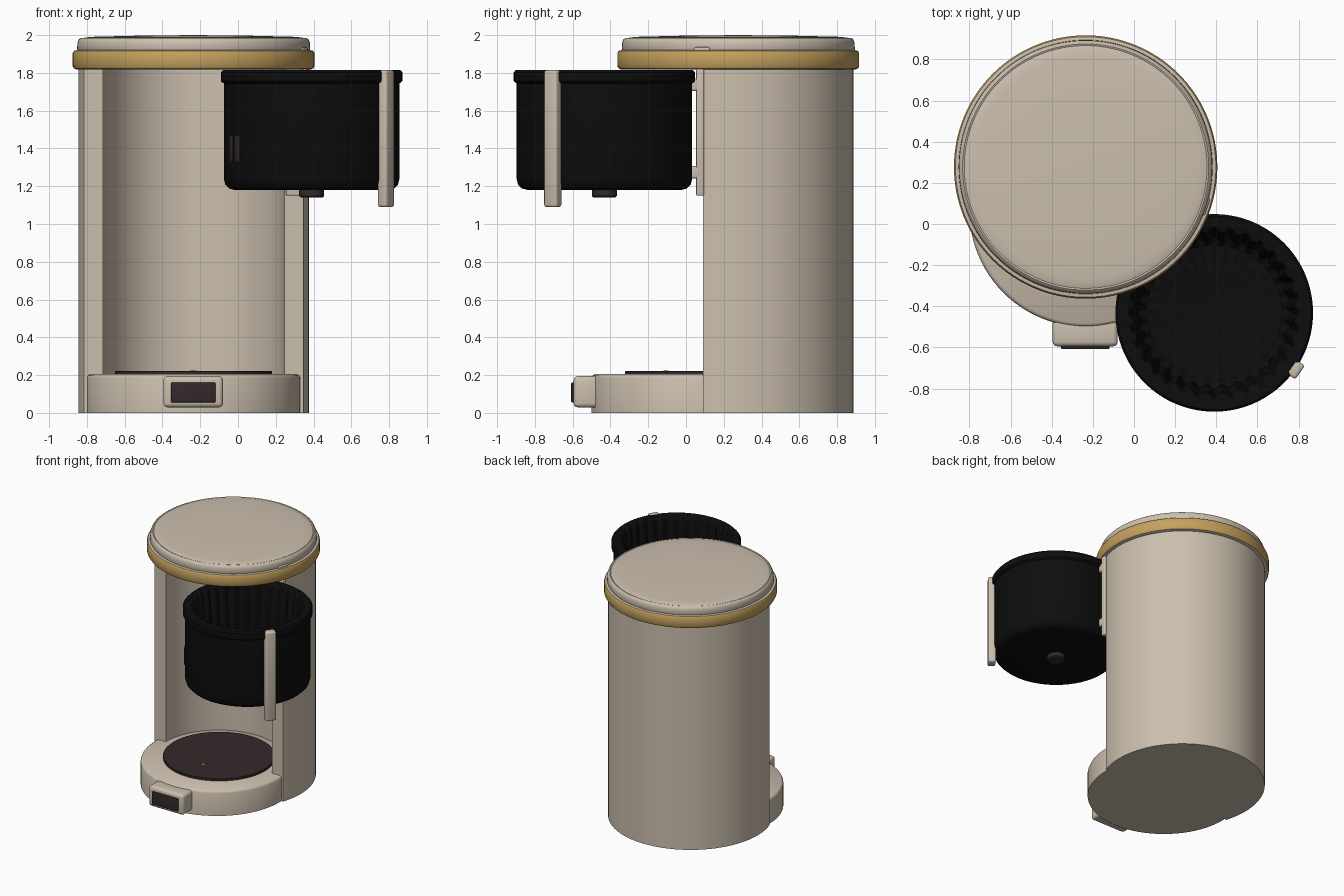
import bpy, bmesh, math
from mathutils import Matrix, Vector

if "Cube" in bpy.data.objects:
    bpy.data.objects.remove(bpy.data.objects["Cube"])

def mat(name, r, g, b):
    m = bpy.data.materials.new(name)
    m.diffuse_color = (r, g, b, 1)
    m.use_nodes = True
    m.node_tree.nodes["Principled BSDF"].inputs["Base Color"].default_value = m.diffuse_color
    return m

CREAM = mat("cream", 0.60, 0.52, 0.42)
GOLD = mat("gold", 0.56, 0.36, 0.11)
BLACK = mat("black", 0.004, 0.004, 0.004)
BROWN = mat("dark_brown", 0.033, 0.022, 0.023)

def finish(name, bm, mats, angle=35):
    bmesh.ops.recalc_face_normals(bm, faces=bm.faces[:])
    me = bpy.data.meshes.new(name)
    bm.to_mesh(me)
    bm.free()
    ob = bpy.data.objects.new(name, me)
    bpy.context.collection.objects.link(ob)
    for m in mats:
        me.materials.append(m)
    bpy.ops.object.select_all(action='DESELECT')
    ob.select_set(True)
    bpy.context.view_layer.objects.active = ob
    bpy.ops.object.shade_smooth_by_angle(angle=math.radians(angle))
    return ob

def lathe(name, centre, profile, mats, seg=96, bands=(), flutes=()):
    """Revolve (r, z) points; bands = profile segments using material 1,
    flutes = profile points whose radius ripples."""
    bm = bmesh.new()
    rings = []
    for k, (r, z) in enumerate(profile):
        if r == 0:
            rings.append([bm.verts.new((centre[0], centre[1], z))] * seg)
            continue
        ring = []
        for i in range(seg):
            a = 2 * math.pi * i / seg
            rr = r + (0.011 * math.cos(32 * a) if k in flutes else 0)
            ring.append(bm.verts.new((centre[0] + rr * math.cos(a),
                                      centre[1] + rr * math.sin(a), z)))
        rings.append(ring)
    for k in range(len(rings) - 1):
        for i in range(seg):
            j = (i + 1) % seg
            q = [rings[k][i], rings[k][j], rings[k + 1][j], rings[k + 1][i]]
            f = bm.faces.new(list(dict.fromkeys(q)))
            f.material_index = 1 if k in bands else 0
    return finish(name, bm, mats)

def box(name, centre, size, m, turn=0, bevel=0.015):
    bm = bmesh.new()
    bmesh.ops.create_cube(bm, size=1, matrix=Matrix.Diagonal((*size, 1)))
    if bevel:
        bmesh.ops.bevel(bm, geom=bm.edges[:], offset=bevel, segments=3,
                        profile=0.5, affect='EDGES')
    bmesh.ops.transform(bm, matrix=Matrix.Translation(centre) @ Matrix.Rotation(turn, 4, 'Z'),
                        verts=bm.verts[:])
    return finish(name, bm, [m])

def prism(name, pts, z0, z1, m):
    bm = bmesh.new()
    f = bm.faces.new([bm.verts.new((x, y, z0)) for x, y in pts])
    new = bmesh.ops.extrude_face_region(bm, geom=[f])['geom']
    bmesh.ops.translate(bm, vec=(0, 0, z1 - z0),
                        verts=[v for v in new if isinstance(v, bmesh.types.BMVert)])
    return finish(name, bm, [m])

def arc(cx, cy, r, a0, a1, n):
    return [(cx + r * math.cos(a0 + (a1 - a0) * i / n),
             cy + r * math.sin(a0 + (a1 - a0) * i / n)) for i in range(n + 1)]

CX, CY = -0.235, 0.277      # main body axis
FRONT = 0.09                # flat front of the column

# column: round back, flat front edges, concave recess for the jug
s = math.asin((CY - FRONT) / 0.61)
outline = arc(CX, CY, 0.61, -s, math.pi + s, 72) + arc(CX, FRONT, 0.48, math.pi, 0, 56)
prism("column", outline, 0, 1.83, CREAM)

# base, warming plate and its small marker
lathe("base", (CX, 0.065), [(0, 0), (0.565, 0), (0.565, 0.185), (0.56, 0.197),
                            (0.548, 0.205), (0, 0.205)], [CREAM])
lathe("warming_plate", (CX, 0.092), [(0.415, 0.2), (0.415, 0.219), (0.411, 0.222), (0, 0.222)],
      [BROWN])
prism("plate_marker", [(CX - 0.016, -0.12), (CX + 0.016, -0.12), (CX, -0.092)],
      0.221, 0.225, GOLD)

# front switch
box("switch_housing", (CX - 0.002, -0.527, 0.112), (0.316, 0.135, 0.166), CREAM, bevel=0.022)
box("switch", (CX - 0.002, -0.597, 0.108), (0.235, 0.022, 0.105), BROWN, bevel=0.006)

# head disc with gold edge band
lathe("head_band", (CX, CY), [(0, 1.818), (0.62, 1.818), (0.633, 1.823), (0.64, 1.835),
                              (0.64, 1.905), (0.633, 1.917), (0.62, 1.92), (0, 1.92)],
      [CREAM, GOLD], seg=128, bands=(2, 3, 4))

# domed lid and its small finger tab
lathe("lid", (CX, CY), [(0.612, 1.915), (0.617, 1.925), (0.615, 1.96), (0.609, 1.977),
                        (0.598, 1.985), (0.59, 1.982), (0.575, 1.987), (0.54, 1.991),
                        (0.3, 1.997), (0, 2.0)], [CREAM], seg=128)
a = math.atan2(-0.195, 0.59)
box("lid_tab", (CX + 0.612 * math.cos(a), CY + 0.612 * math.sin(a), 1.926),
    (0.022, 0.085, 0.02), CREAM, a, 0.007)

# swung-out filter basket with fluted inside
BX, BY = 0.39, -0.432
lathe("filter_basket", (BX, BY),
      [(0, 1.18), (0.405, 1.18), (0.437, 1.188), (0.457, 1.208), (0.465, 1.24),
       (0.465, 1.745), (0.472, 1.748), (0.48, 1.757), (0.48, 1.803), (0.47, 1.814),
       (0.415, 1.814), (0.403, 1.805), (0.395, 1.78), (0.36, 1.25), (0.33, 1.225), (0, 1.225)],
      [BLACK], seg=256, flutes=(11, 12, 13))
lathe("basket_spout", (BX, BY), [(0, 1.14), (0.058, 1.14), (0.066, 1.148), (0.066, 1.19)],
      [BROWN], seg=32)

# basket handle
a = math.radians(-34.8)
box("basket_handle", (BX + 0.479 * math.cos(a), BY + 0.479 * math.sin(a), 1.452),
    (0.058, 0.082, 0.725), CREAM, a, 0.013)

# latch slots on the basket side
for i, deg in enumerate((-156, -147)):
    a = math.radians(deg)
    box(f"latch_slot_{i + 1}", (BX + 0.465 * math.cos(a), BY + 0.465 * math.sin(a), 1.4),
        (0.009, 0.045, 0.14), BROWN, a, 0.003)

# hinge plate and two hinge knuckles
box("hinge_plate", (0.31, 0.075, 1.485), (0.11, 0.042, 0.67), CREAM, 0, 0.008)
for i, z in enumerate((1.273, 1.736)):
    box(f"hinge_knuckle_{i + 1}", (0.335, 0.045, z), (0.06, 0.06, 0.066), CREAM, 0, 0.012)
